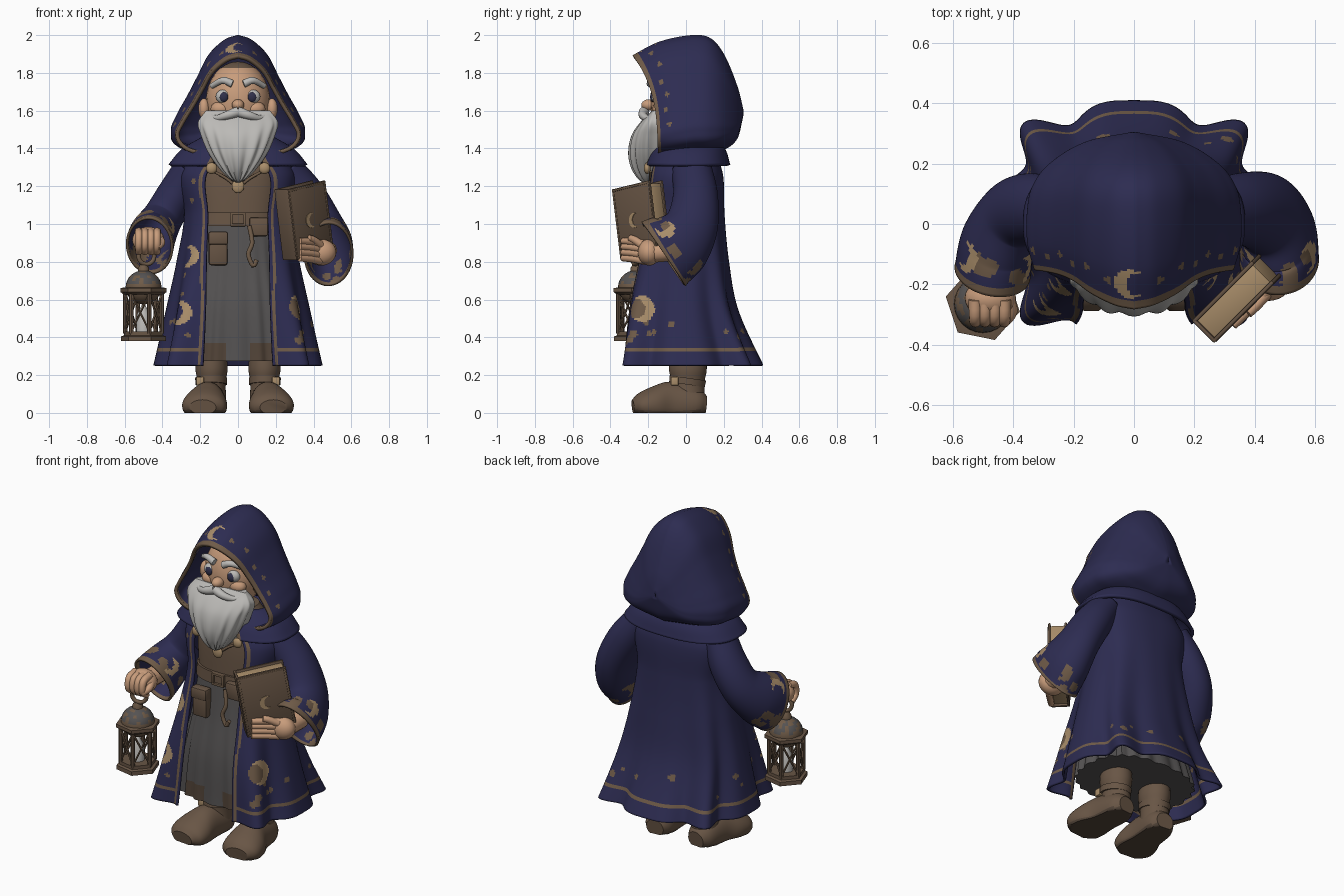
import bpy, bmesh, random
from math import sin, cos, pi, asin, copysign
from mathutils import Vector, Matrix

if "Cube" in bpy.data.objects:
    bpy.data.objects.remove(bpy.data.objects["Cube"])
random.seed(4)

def material(name, *rgb):
    m = bpy.data.materials.new(name)
    m.use_nodes = True
    m.diffuse_color = (*rgb, 1)
    m.node_tree.nodes["Principled BSDF"].inputs["Base Color"].default_value = (*rgb, 1)
    return m

navy = material("navy cloth", .026, .025, .083)
trim = material("bronze trim", .16, .105, .065)
gold = material("pale gold", .4, .27, .145)
leather = material("brown leather", .14, .092, .06)
dark = material("dark brown", .085, .058, .04)
skin = material("skin", .58, .335, .2)
white = material("white hair", .5, .49, .47)
grey = material("grey gown", .09, .085, .085)
ink = material("dark iris", .03, .03, .07)

# ---- helpers ----
def blend(rows, k):
    """Smooth interpolation of table rows keyed by their first value."""
    rows = sorted(rows)
    n = len(rows)
    i = max([j for j in range(n - 1) if rows[j][0] <= k], default=0)
    def slope(j, c):
        a, b = rows[max(j - 1, 0)], rows[min(j + 1, n - 1)]
        return (b[c] - a[c]) / (b[0] - a[0])
    p, q = rows[i], rows[i + 1]
    h = q[0] - p[0]
    t = min(max((k - p[0]) / h, 0), 1)
    s = t * t * (3 - 2 * t)
    return [p[c] + (q[c] - p[c]) * s + h * t * (1 - t) * ((1 - t) * slope(i, c) - t * slope(i + 1, c))
            for c in range(1, len(p))]

def finish(name, bm, mats):
    me = bpy.data.meshes.new(name)
    bm.to_mesh(me)
    bm.free()
    for m in mats:
        me.materials.append(m)
    ob = bpy.data.objects.new(name, me)
    bpy.context.collection.objects.link(ob)
    return ob

def surface(name, fn, nu, nv, mats, rule=None, wrap=False, thick=0):
    """Grid over fn(u, v); wrapped ones are closed tubes with capped ends."""
    bm = bmesh.new()
    cols = nu if wrap else nu + 1
    g = [[bm.verts.new(fn(i / nu, j / nv)) for i in range(cols)] for j in range(nv + 1)]
    for j in range(nv):
        for i in range(nu):
            k = (i + 1) % cols
            f = bm.faces.new((g[j][i], g[j][k], g[j + 1][k], g[j + 1][i]))
            if rule:
                f.material_index = rule(f.calc_center_median(), (i + .5) / nu, (j + .5) / nv)
    if wrap and not thick:
        bm.faces.new(g[0])
        bm.faces.new(g[-1])
    bmesh.ops.remove_doubles(bm, verts=bm.verts[:], dist=.0002)
    bmesh.ops.recalc_face_normals(bm, faces=bm.faces)
    ob = finish(name, bm, mats)
    if thick:
        mod = ob.modifiers.new("thickness", "SOLIDIFY")
        mod.thickness, mod.offset = thick, 0
    return ob

def robe(rows, cy=0, k=0, amp=0, grow=1, square=0):
    """Garment rows (z, half width, back, front, half opening), with folds."""
    z0, z1 = rows[0][0], rows[-1][0]
    def fn(u, v):
        z = z0 + (z1 - z0) * v
        a, back, front, gap = blend(rows, z)
        e = .8 - square * v * v
        th = (2 * u - 1) * (pi - asin(min(1, max(gap, 0) / a) ** (1 / e)))
        s, c = sin(th), cos(th)
        f = 1 + amp * v ** grow * cos(k * th)
        return Vector((a * f * copysign(abs(s) ** e, s),
                       cy + (back if c > 0 else front) * f * copysign(abs(c) ** e, c), z))
    return fn

def sweep(path, ref=None):
    """Elliptic tube along rows (x, y, z, r1, r2)."""
    rows = [(i / (len(path) - 1), *p) for i, p in enumerate(path)]
    if ref is None:
        d = [abs(b - a) for a, b in zip(path[0][:3], path[-1][:3])]
        ref = Vector([float(i == d.index(min(d))) for i in range(3)])
    def fn(u, v):
        p = blend(rows, v)
        t = (Vector(blend(rows, min(v + .02, 1))[:3]) - Vector(blend(rows, max(v - .02, 0))[:3])).normalized()
        s = (ref - t * ref.dot(t)).normalized()
        return Vector(p[:3]) + s * cos(2 * pi * u) * p[3] + t.cross(s) * sin(2 * pi * u) * p[4]
    return fn

def tube(name, pts, r, mat, sides=12, taper=1.0):
    n = len(pts) - 1
    path = [(*p, *(r * (1 + (taper - 1) * i / n),) * 2) for i, p in enumerate(pts)]
    return surface(name, sweep(path), sides, 1 if n == 1 else n * 4, [mat], wrap=True)

def ball(name, loc, scale, mats, rule=None):
    bm = bmesh.new()
    bmesh.ops.create_uvsphere(bm, u_segments=24, v_segments=16, radius=1)
    bm.transform(Matrix.Translation(loc) @ Matrix.Diagonal((*scale, 1)))
    for f in bm.faces:
        f.material_index = rule(f.calc_center_median()) if rule else 0
    return finish(name, bm, mats)

def box(name, loc, size, mat, frame=Matrix(), bevel=.006):
    bm = bmesh.new()
    bmesh.ops.create_cube(bm, size=1)
    bm.transform(Matrix.Diagonal((*size, 1)))
    bmesh.ops.bevel(bm, geom=bm.edges[:], offset=bevel, segments=2, affect="EDGES", profile=.5)
    bm.transform(frame @ Matrix.Translation(loc))
    return finish(name, bm, [mat])

def prism(name, loc, rings, mat, sides=6):
    """Stacked polygon rings (radius, z)."""
    def fn(u, v):
        r, z = rings[round(v * (len(rings) - 1))]
        a = 2 * pi * u - .2
        return Vector(loc) + Vector((r * cos(a), r * sin(a), z))
    return surface(name, fn, sides, len(rings) - 1, [mat], wrap=True)

def motif(fn, u, v, r, crescent=True):
    a = fn(u, v)
    side = (fn(u + .01, v) - a).normalized() * r * (.55 if crescent else 20)
    return a, a + side, r

def hit(c, motifs):
    return any((c - a).length < r and (c - b).length > r * .8 for a, b, r in motifs)

# ---- coat, shoulder cape, hood ----
coat = robe([(1.36, .24, .16, .16, .1), (1.25, .3, .19, .2, .17), (1.05, .275, .195, .22, .16),
             (.8, .31, .215, .27, .17), (.55, .355, .255, .325, .18), (.25, .405, .37, .36, .2)],
            k=8, amp=.09, grow=1.7, square=.22)
coat_moons = [motif(coat, u, v, r) for u, v, r in
              [(.075, .48, .06), (.08, .75, .065), (.9, .73, .07), (.925, .45, .05)]]
coat_dots = [motif(coat, random.random(), random.uniform(.78, .9), random.uniform(.012, .022), False) for _ in range(18)]
coat_dots += [motif(coat, random.choice((.07, .93)) + random.uniform(-.02, .02), .12 + .09 * i, .014, False) for i in range(8)]
coat_dots.append(motif(coat, .9, .73, .065, False))
def coat_rule(c, u, v):
    d = min(u, 1 - u) * (1.1 + .9 * v)
    if .014 < d < .032 or .322 < c.z < .342 and d > .014:
        return 1
    return 2 if hit(c, coat_moons) else int(hit(c, coat_dots))
surface("coat", coat, 180, 120, [navy, trim, gold], coat_rule, thick=.014)

cape = robe([(1.45, .19, .15, .1, .06), (1.39, .29, .2, .17, .1), (1.31, .36, .225, .21, .14)])
surface("shoulder_cape", cape, 80, 14, [navy, trim], lambda c, u, v: int(min(u, 1 - u) < .012), thick=.02)

ARCH = [(0, 0, 1), (.12, .2, .96), (.25, .43, .84), (.4, .6, .66), (.55, .75, .5),
        (.7, .92, .33), (.82, 1, .2), (.92, .86, .08)]
DEPTH = [(0, .32, 1.885, 1.36, -.148, -.13), (.25, .343, 1.955, 1.36, -.06, -.08), (.5, .343, 1.99, 1.37, .05, -.02),
         (.65, .325, 1.975, 1.375, .125, 0), (.78, .27, 1.89, 1.4, .195, 0), (.92, .15, 1.72, 1.46, .265, 0),
         (1, .002, 1.6, 1.58, .295, 0)]
def hood(u, v):
    s = 2 * u - 1
    # the arch is open under the chin and closes behind the neck
    x, f = blend(ARCH + [(1, .5 * max(0, 1 - 2.5 * v), 0)], abs(s))
    w, top, low, y, lean = blend(DEPTH, v)
    return Vector((copysign(w * x, s), y + lean * f ** 3, low + (top - low) * f))
hood_moons = [motif(hood, .49, .15, .052)]
hood_dots = [motif(hood, .5 + s * (.07 + .06 * i), .15 + .04 * (i % 2), .013, False) for s in (-1, 1) for i in range(6)]
surface("hood", hood, 110, 80, [navy, trim, gold],
        lambda c, u, v: 1 if v < .045 else 2 if hit(c, hood_moons) else int(hit(c, hood_dots)), thick=.02)

# ---- sleeves ----
X = Vector((1, 0, 0))
sleeves = {"right": [(-.25, .03, 1.29, .085, .1), (-.33, .05, 1.15, .095, .11), (-.4, .03, 1.03, .1, .115),
                     (-.45, -.06, .94, .115, .145), (-.468, -.16, .885, .12, .165)],
           "left": [(.25, .03, 1.29, .085, .1), (.355, .05, 1.15, .1, .112), (.44, .03, 1.0, .105, .135),
                    (.475, -.035, .9, .12, .172), (.48, -.12, .84, .125, .2)]}
for side, path in sleeves.items():
    fn = sweep(path, X)
    moons = [motif(fn, u, .8, .05) for u in (.1, .4, .62, .85)]
    dots = [motif(fn, random.random(), random.uniform(.74, .94), .028, False) for _ in range(13)]
    surface(side + "_sleeve", fn, 64, 56, [navy, trim, gold],
            lambda c, u, v: 1 if v > .95 else 2 if hit(c, moons[:2]) else int(hit(c, moons[2:] + dots)),
            wrap=True, thick=.014)

# ---- tunic, gown, belt ----
surface("tunic", robe([(1.44, .12, .1, .1, 0), (1.3, .22, .14, .16, 0), (.98, .22, .15, .175, 0)]),
        48, 12, [leather], wrap=True)
surface("gown", robe([(1.03, .22, .15, .17, 0), (.8, .25, .17, .2, 0), (.55, .3, .2, .24, 0), (.275, .34, .27, .25, 0)],
                     k=24, amp=.03), 144, 40, [grey, dark],
        lambda c, u, v: int(c.z < .36 and .07 < abs(c.x) < .2 and c.y < 0), wrap=True)
surface("belt", robe([(1.06, .23, .16, .187, 0), (.99, .235, .16, .19, 0)]), 48, 3, [leather], wrap=True)
for z in (.995, 1.055):
    box("buckle_bar", (0, -.195, z), (.08, .016, .014), trim, bevel=.003)
for x in (-.035, .035):
    box("buckle_side", (x, -.195, 1.025), (.014, .016, .07), trim, bevel=.003)
box("belt_pouch", (-.105, -.2, .865), (.1, .06, .17), leather, bevel=.015)
box("pouch_flap", (-.105, -.21, .925), (.106, .06, .07), leather, bevel=.012)
box("small_pouch", (.11, -.19, .985), (.1, .05, .1), leather, bevel=.012)
tube("belt_charm", [(.06, -.21, .99), (.075, -.225, .9), (.055, -.23, .84), (.08, -.23, .78), (.1, -.23, .81)], .012, trim)
ball("pendant", (0, -.2, 1.2), (.033, .014, .036), [gold])
for s in (-1, 1):
    ball("cape_clasp", (s * .14, -.205, 1.295), (.03, .018, .03), [gold])
    tube("pendant_cord", [(s * .13, -.19, 1.28), (s * .06, -.188, 1.24), (0, -.192, 1.19)], .008, trim)

# ---- head ----
ball("head", (0, -.03, 1.65), (.17, .16, .21), [skin, leather], lambda c: int(c.z > 1.82))
ball("nose", (0, -.195, 1.63), (.033, .042, .03), [skin])
for s in (-1, 1):
    ball("ear", (s * .18, -.06, 1.61), (.03, .035, .055), [skin])
    ball("cheek", (s * .09, -.135, 1.61), (.055, .042, .04), [skin])
    ball("eye", (s * .077, -.155, 1.675), (.041, .03, .037), [white])
    ball("iris", (s * .075, -.177, 1.672), (.023, .013, .026), [ink])
    tube("eyebrow", [(s * .03, -.188, 1.742), (s * .08, -.182, 1.76), (s * .14, -.135, 1.73)], .021, white, taper=.7)
    tube("moustache", [(0, -.222, 1.595), (s * .06, -.228, 1.575), (s * .12, -.2, 1.56), (s * .165, -.165, 1.59)],
         .028, white, taper=.35)
surface("beard", robe([(1.6, .17, .06, .01, 0), (1.54, .212, .1, .07, 0), (1.47, .195, .1, .115, 0),
                       (1.38, .155, .08, .13, 0), (1.3, .1, .05, .115, 0), (1.24, .045, .02, .08, 0),
                       (1.22, .012, .01, .055, 0)],
                      cy=-.17, k=14, amp=.08), 112, 30, [white], wrap=True)

# ---- hands ----
tube("right_wrist", [(-.465, -.08, .91), (-.47, -.23, .91)], .055, skin)
ball("right_palm", (-.475, -.245, .915), (.085, .065, .07), [skin])
tube("right_thumb", [(-.42, -.24, .93), (-.405, -.29, .9), (-.43, -.325, .875)], .022, skin, taper=.8)
tube("left_wrist", [(.47, -.06, .86), (.455, -.18, .85)], .055, skin)
ball("left_palm", (.44, -.195, .85), (.08, .06, .07), [skin])
tube("left_thumb", [(.445, -.22, .88), (.4, -.27, .915), (.375, -.295, .925)], .022, skin, taper=.8)
for i in range(4):
    x, z = -.525 + .032 * i, .805 + .03 * i
    tube("right_finger", [(x, -.25, .96), (x, -.31, .945), (x, -.32, .885), (x, -.28, .85)], .022, skin, taper=.85)
    tube("left_finger", [(.435, -.22, z), (.382, -.277, z + .01), (.325, -.334, z + .015)], .022, skin, taper=.8)

# ---- book ----
book = Matrix.Translation((.35, -.235, 1.02)) @ Matrix.Rotation(pi / 4, 4, "Z") @ Matrix.Rotation(-.17, 4, "Y")
box("book_pages", (0, 0, 0), (.265, .082, .35), gold, book, .003)
box("book_spine", (-.137, 0, 0), (.014, .102, .38), leather, book, .005)
for y in (-.046, .046):
    box("book_cover", (0, y, 0), (.285, .013, .38), leather, book, .004)
for x in (-1, 1):
    box("book_border", (x * .132, -.05, 0), (.01, .01, .36), trim, book, .002)
    box("book_border", (0, -.05, x * .18), (.27, .01, .01), trim, book, .002)
bm = bmesh.new()
arc = [(.04 * cos(a), .04 * sin(a)) for a in [pi / 3 + pi * 4 / 3 * i / 12 for i in range(13)]]
arc += [(.02 + .0346 * cos(a), .0346 * sin(a)) for a in [pi * 1.5 - pi * i / 12 for i in range(1, 12)]]
face = bm.faces.new([bm.verts.new((x, -.056, z)) for x, z in arc])
ext = bmesh.ops.extrude_face_region(bm, geom=[face])["geom"]
bmesh.ops.translate(bm, verts=[v for v in ext if isinstance(v, bmesh.types.BMVert)], vec=(0, .006, 0))
bmesh.ops.recalc_face_normals(bm, faces=bm.faces)
bm.transform(book)
finish("book_crescent", bm, [gold])

# ---- lantern ----
L = Vector((-.5, -.265, 0))
prism("lantern_base", L, [(.122, .38), (.122, .405), (.105, .41), (.105, .43)], leather)
prism("lantern_roof_plate", L, [(.105, .625), (.125, .64), (.125, .66), (.1, .665)], leather)
ball("lantern_dome", L + Vector((0, 0, .665)), (.095, .095, .09), [grey, trim],
     lambda c: int(c.z < .69 or sin(c.x * 90) * cos(c.z * 80 + c.y * 60) > .2))
prism("lantern_finial", L, [(.03, .745), (.03, .765), (.016, .79)], trim, 12)
prism("candle", L, [(.04, .43), (.036, .52), (.01, .57)], white, 12)
def corner(i, z):
    a = i * pi / 3 - .2
    return L + Vector((.098 * cos(a), .098 * sin(a), z))
for i in range(6):
    tube("lantern_post", [corner(i, .42), corner(i, .64)], .012, leather, 8)
    for a, b in ((0, 1), (1, 0)):
        tube("lantern_brace", [corner(i + a, .43), corner(i + b, .63)], .006, trim, 6)
bpy.ops.mesh.primitive_torus_add(major_radius=.043, minor_radius=.012, major_segments=28, minor_segments=12,
                                 location=(-.485, -.27, .83), rotation=(pi / 2, 0, .3))
bpy.context.object.name = "lantern_ring"
bpy.context.object.data.materials.append(trim)

# ---- boots ----
for s, side in ((-1, "right"), (1, "left")):
    foot = sweep([(s * .14, .105, .04, .055, .05), (s * .145, .05, .045, .085, .09), (s * .158, -.08, .045, .094, .12),
                  (s * .173, -.17, .04, .117, .1), (s * .182, -.24, .035, .112, .072), (s * .186, -.28, .03, .07, .04)], X)
    def grounded(u, v):
        p = foot(u, v)
        p.z = max(p.z, 0)
        return p
    surface(side + "_boot", grounded, 40, 24, [leather, dark], lambda c, u, v: int(c.z < .015), wrap=True)
    surface(side + "_boot_shaft", sweep([(s * .142, .01, .05, .08, .09), (s * .14, .01, .16, .075, .088),
                                         (s * .14, .01, .23, .085, .1), (s * .14, .01, .31, .08, .095)], X),
            36, 14, [leather], wrap=True)
    surface(side + "_boot_strap", sweep([(s * .142, .005, .15, .083, .095), (s * .142, .01, .185, .085, .098)], X),
            36, 2, [leather], wrap=True)
    box(side + "_boot_buckle", (s * .2, -.06, .168), (.04, .04, .045), gold, bevel=.005)

# ---- shading ----
for ob in bpy.context.collection.objects:
    if ob.type == "MESH":
        ob.select_set(True)
        bpy.context.view_layer.objects.active = ob
bpy.ops.object.shade_smooth_by_angle(angle=.7)
